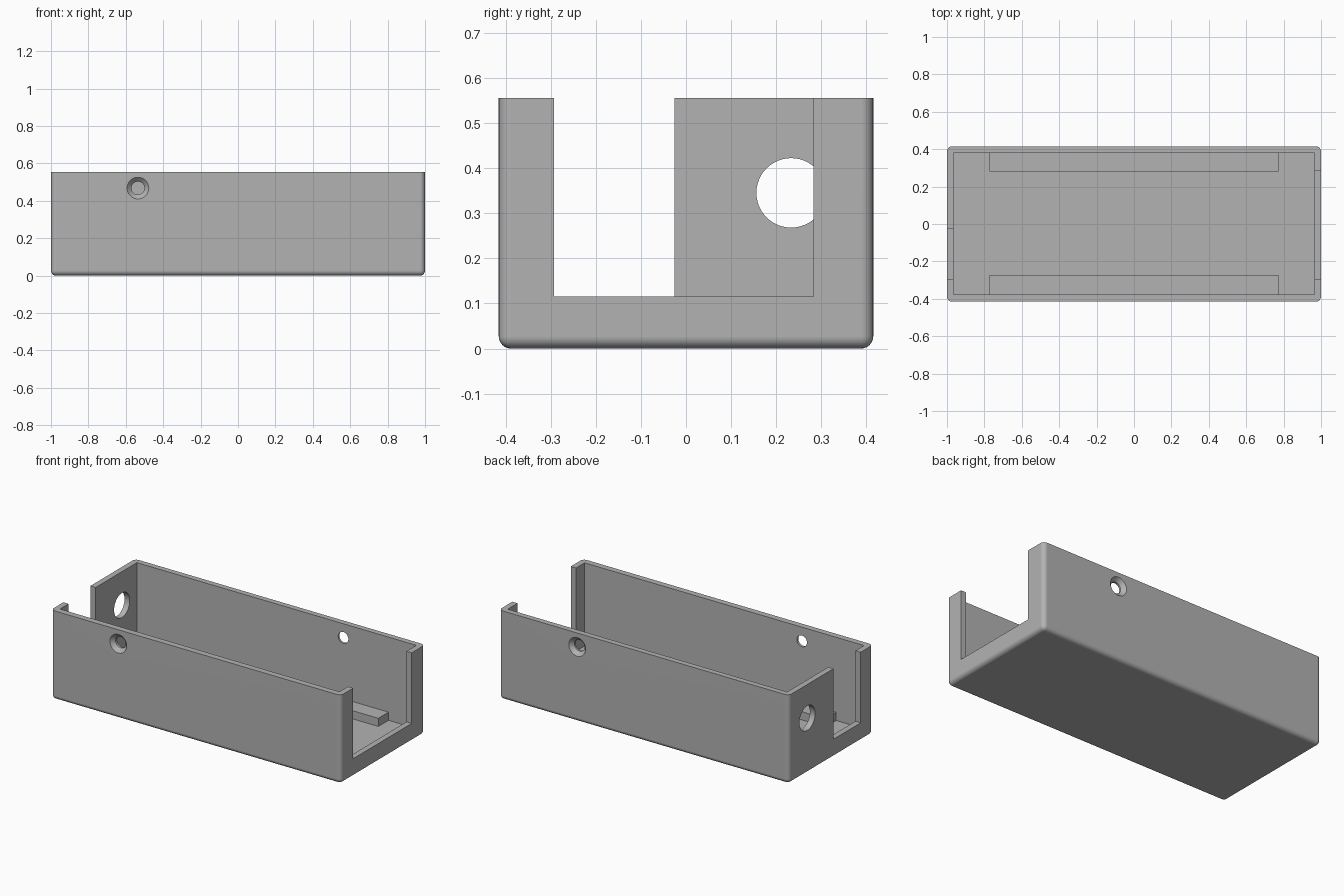
import bpy, bmesh, math
from mathutils import Matrix, Vector

if "Cube" in bpy.data.objects:
    bpy.data.objects.remove(bpy.data.objects["Cube"], do_unlink=True)

grey = bpy.data.materials.new("plain grey")
grey.use_nodes = True
colour = (0.45, 0.45, 0.45, 1)
grey.diffuse_color = colour
grey.node_tree.nodes["Principled BSDF"].inputs["Base Color"].default_value = colour

W, D, H = 1.0, 0.415, 0.555      # half length, half depth, height
WALL, FLOOR, SILL = 0.036, 0.036, 0.115


def make_object(name, bm):
    mesh = bpy.data.meshes.new(name)
    bm.to_mesh(mesh)
    bm.free()
    mesh.materials.append(grey)
    ob = bpy.data.objects.new(name, mesh)
    bpy.context.collection.objects.link(ob)
    return ob


def box(name, lo, hi, radius=0):
    bm = bmesh.new()
    lo, hi = Vector(lo), Vector(hi)
    bmesh.ops.create_cube(bm, size=1, matrix=Matrix.Translation((lo + hi) / 2)
                          @ Matrix.Diagonal((*(hi - lo), 1)))
    if radius:  # round everything but the rim
        edges = [e for e in bm.edges if min(v.co.z for v in e.verts) < hi.z - 0.01]
        bmesh.ops.bevel(bm, geom=edges, offset=radius, segments=6, profile=0.5,
                        affect='EDGES', clamp_overlap=True)
    return make_object(name, bm)


def lathe(name, profile, matrix, sides=48):
    """Solid of revolution from (radius, height) rings."""
    bm = bmesh.new()
    rings = [[bm.verts.new((r * math.cos(math.tau * i / sides),
                            r * math.sin(math.tau * i / sides), h))
              for i in range(sides)] for r, h in profile]
    for a, b in zip(rings, rings[1:]):
        for i in range(sides):
            j = (i + 1) % sides
            bm.faces.new((a[i], a[j], b[j], b[i]))
    bm.faces.new(rings[0][::-1])
    bm.faces.new(rings[-1])
    bmesh.ops.recalc_face_normals(bm, faces=bm.faces)
    bm.transform(matrix)
    return make_object(name, bm)


def screw_cutter(name, x, side):
    """Countersunk hole; local +z points outward through the wall."""
    matrix = Matrix.Translation((x, side * D, 0.468)) @ Matrix.Rotation(-side * math.pi / 2, 4, 'X')
    return lathe(name, [(0.035, -0.08), (0.035, -0.023), (0.058, 0), (0.058, 0.03)], matrix)


# Rounded outer body
body = box("case_body", (-W, -D, 0), (W, D, H), 0.027)

# Cavity, end openings, cable hole and screw holes
cutters = [
    box("cavity_cutter", (WALL - W, -0.377, FLOOR), (W - WALL, 0.38, 1)),
    box("right_opening_cutter", (0.9, -0.293, SILL), (1.2, 0.283, 1)),
    box("left_opening_cutter", (-1.2, -0.293, SILL), (-0.9, -0.025, 1)),
    lathe("cable_hole_cutter", [(0.077, -0.1), (0.077, 0.1)],
          Matrix.Translation((-W, 0.233, 0.345)) @ Matrix.Rotation(math.pi / 2, 4, 'Y')),
    screw_cutter("front_screw_cutter", -0.535, -1),
    screw_cutter("back_screw_cutter", 0.46, 1),
]
for cutter in cutters:
    cutter.hide_render = True
    mod = body.modifiers.new(cutter.name, 'BOOLEAN')
    mod.operation = 'DIFFERENCE'
    mod.solver = 'EXACT'
    mod.object = cutter

# Bake the cuts and discard the cutters
bpy.context.view_layer.update()
evaluated = body.evaluated_get(bpy.context.evaluated_depsgraph_get())
cut_mesh = bpy.data.meshes.new_from_object(evaluated)
body.modifiers.clear()
body.data = cut_mesh
for cutter in cutters:
    bpy.data.objects.remove(cutter, do_unlink=True)

bpy.ops.object.select_all(action='DESELECT')
body.select_set(True)
bpy.context.view_layer.objects.active = body
bpy.ops.object.shade_smooth_by_angle(angle=math.radians(30))
body.modifiers.new("even_shading", 'WEIGHTED_NORMAL').keep_sharp = True

# Support rails along the floor
box("front_rail", (-0.772, -0.38, FLOOR - 0.01), (0.772, -0.273, 0.087))
box("back_rail", (-0.772, 0.28, FLOOR - 0.01), (0.772, 0.385, 0.087))
